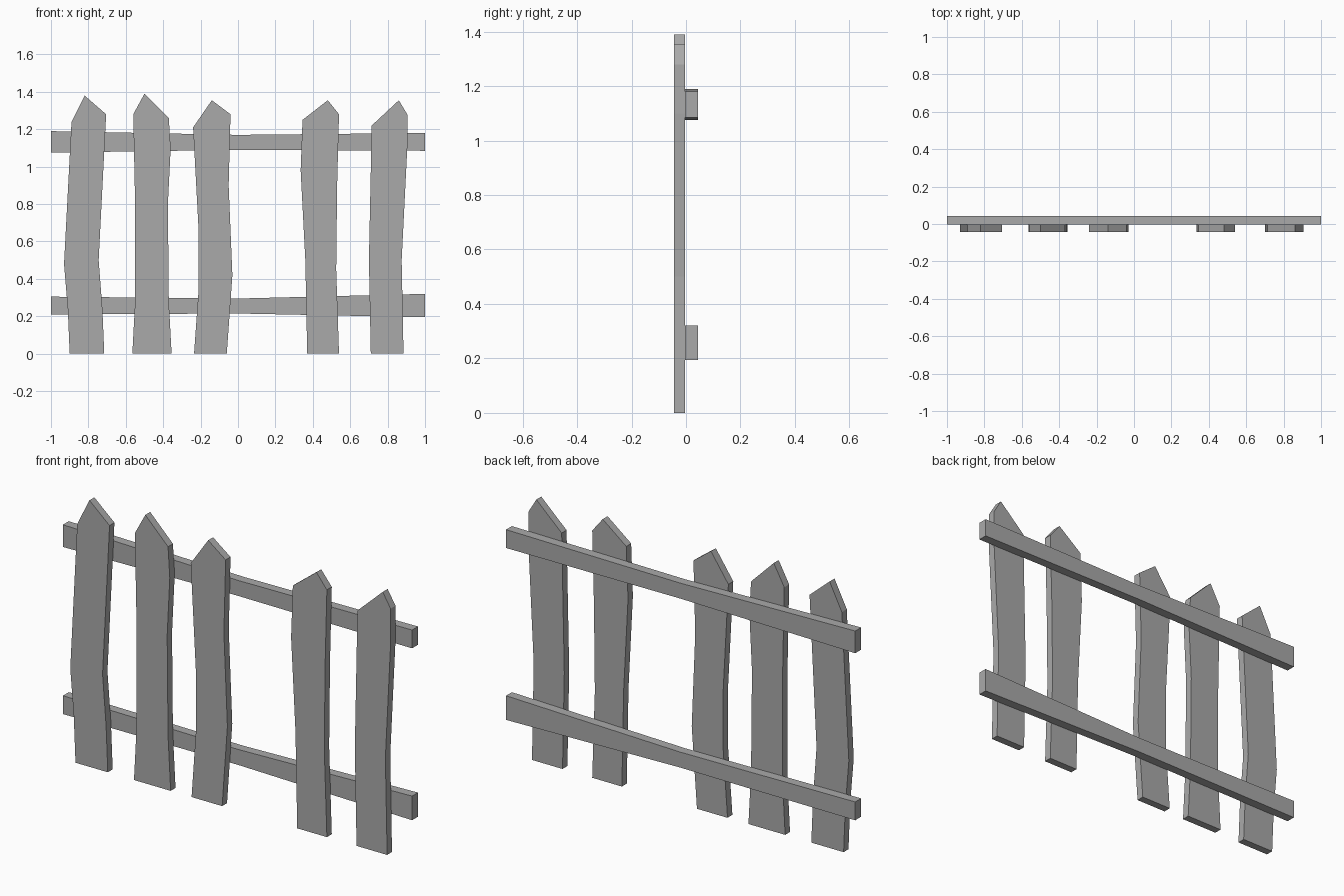
import bpy
import bmesh

cube = bpy.data.objects.get("Cube")
if cube:
    bpy.data.objects.remove(cube, do_unlink=True)

# One plain grey for the whole fence
grey = bpy.data.materials.new("weathered_grey")
grey.use_nodes = True
colour = (0.4, 0.4, 0.4, 1)
grey.diffuse_color = colour
grey.node_tree.nodes["Principled BSDF"].inputs["Base Color"].default_value = colour


def board(name, outline, front, back):
    """Extrude an x-z outline into a flat board between two depths."""
    bm = bmesh.new()
    face = bm.faces.new([bm.verts.new((x, front, z)) for x, z in outline])
    moved = bmesh.ops.extrude_face_region(bm, geom=[face])["geom"]
    verts = [v for v in moved if isinstance(v, bmesh.types.BMVert)]
    bmesh.ops.translate(bm, vec=(0, back - front, 0), verts=verts)
    bmesh.ops.recalc_face_normals(bm, faces=bm.faces)
    mesh = bpy.data.meshes.new(name)
    bm.to_mesh(mesh)
    bm.free()
    mesh.materials.append(grey)
    obj = bpy.data.objects.new(name, mesh)
    bpy.context.collection.objects.link(obj)


# Crooked pickets: left edge upward, tip, right edge downward
pickets = [
    [(-.9, 0), (-.91, .24), (-.93, .48), (-.89, 1.24), (-.82, 1.38),
     (-.705, 1.28), (-.745, .5), (-.725, .24), (-.715, 0)],
    [(-.565, 0), (-.55, .28), (-.55, .8), (-.56, 1.28), (-.5, 1.39),
     (-.37, 1.26), (-.36, 1.1), (-.375, .8), (-.37, .28), (-.355, 0)],
    [(-.235, 0), (-.21, .35), (-.21, .65), (-.24, 1.21), (-.14, 1.355),
     (-.04, 1.28), (-.05, .9), (-.03, .42), (-.06, 0)],
    [(.37, 0), (.36, .5), (.335, .98), (.345, 1.25), (.48, 1.355),
     (.54, 1.28), (.53, .9), (.525, .45), (.54, 0)],
    [(.71, 0), (.7, .5), (.715, 1.22), (.86, 1.355),
     (.905, 1.28), (.905, 1.1), (.875, .5), (.885, 0)],
]
for number, outline in enumerate(pickets, 1):
    board(f"picket_{number}", outline, -.044, -.004)

# Rails behind the pickets, slightly narrower in the middle
board("lower_rail", [(-1, .21), (0, .215), (1, .195),
                     (1, .32), (0, .295), (-1, .305)], -.004, .044)
board("upper_rail", [(-1, 1.075), (0, 1.09), (1, 1.085),
                     (1, 1.18), (0, 1.17), (-1, 1.19)], -.004, .044)
